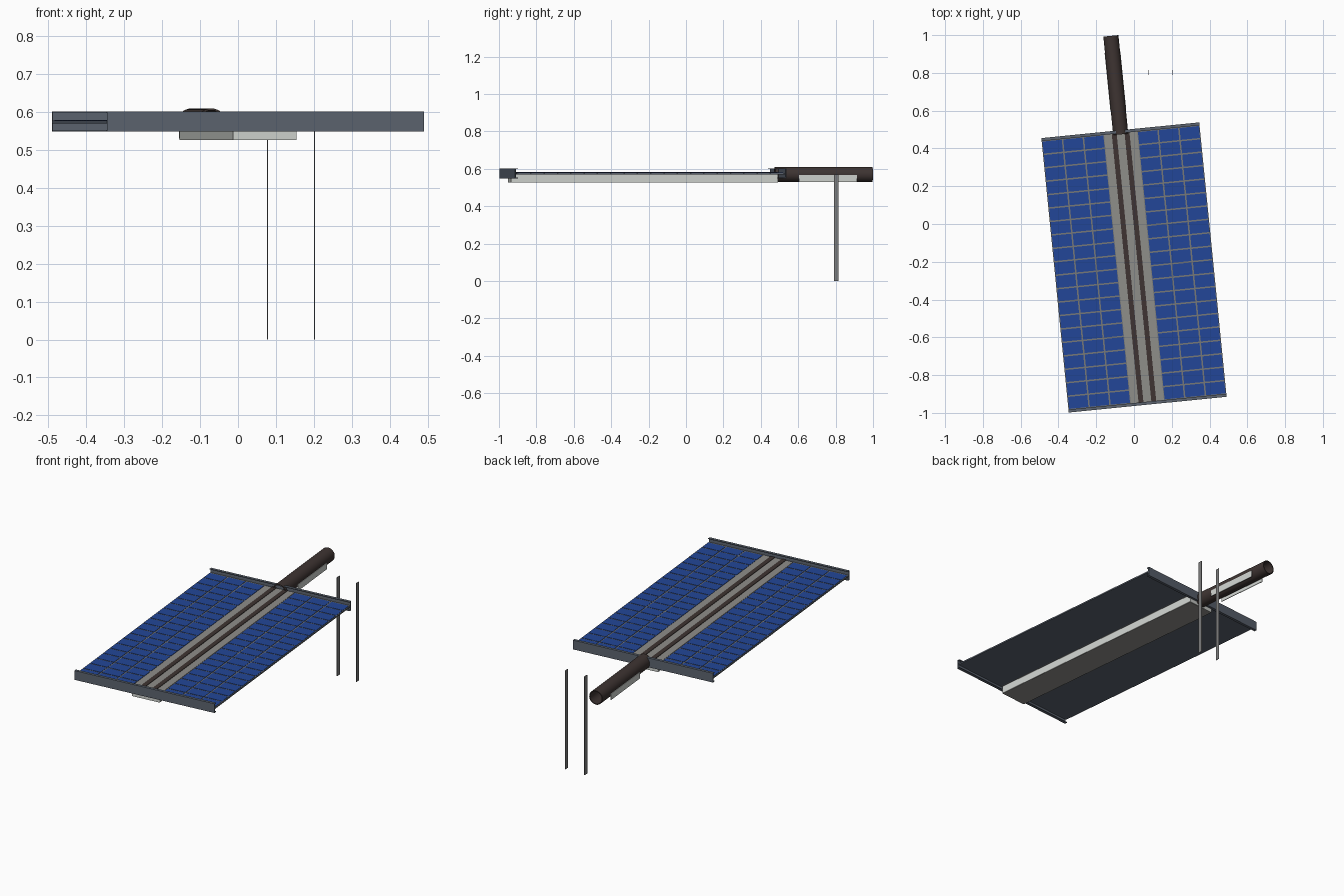
import bpy, bmesh, math
from mathutils import Matrix, Vector

if "Cube" in bpy.data.objects:
    bpy.data.objects.remove(bpy.data.objects["Cube"])

# The whole assembly is turned slightly about z
PLACE = Matrix.Translation((0, -0.23, 0)) @ Matrix.Rotation(math.radians(5.7), 4, 'Z')


def material(name, r, g, b):
    lin = [((c / 255 + 0.055) / 1.055) ** 2.4 for c in (r, g, b)]
    m = bpy.data.materials.new(name)
    m.diffuse_color = (*lin, 1)
    m.use_nodes = True
    m.node_tree.nodes["Principled BSDF"].inputs["Base Color"].default_value = m.diffuse_color
    return m


BLUE = material("cell blue", 34, 70, 152)
GRID = material("grid grey", 118, 120, 120)
SLATE = material("slate", 92, 100, 112)
GREY = material("mid grey", 143, 142, 138)
LIGHT = material("light grey", 208, 211, 207)
BROWN = material("dark brown", 62, 52, 50)
STEEL = material("leg grey", 125, 125, 125)


def finish(name, bm, *mats, place=PLACE):
    bmesh.ops.recalc_face_normals(bm, faces=bm.faces)
    me = bpy.data.meshes.new(name)
    bm.to_mesh(me)
    bm.free()
    me.transform(place)
    for m in mats:
        me.materials.append(m)
    ob = bpy.data.objects.new(name, me)
    bpy.context.collection.objects.link(ob)
    return ob


def add_box(bm, x, y, z):
    size = Vector((x[1] - x[0], y[1] - y[0], z[1] - z[0]))
    mid = Vector((sum(x) / 2, sum(y) / 2, sum(z) / 2))
    bmesh.ops.create_cube(bm, size=1, matrix=Matrix.Translation(mid) @ Matrix.Diagonal((*size, 1)))


def box(name, x, y, z, mat, place=PLACE):
    bm = bmesh.new()
    add_box(bm, x, y, z)
    return finish(name, bm, mat, place=place)


HW, HL = 0.42, 0.73          # half width and half length of the panel
EDGE = 0.088                 # inner edge of each cell field
ROWS, COLS = 20, 3

for s, side in ((-1, "left"), (1, "right")):
    # backing slab: grid colour on top, slate elsewhere
    bm = bmesh.new()
    add_box(bm, sorted((s * EDGE, s * HW)), (-0.722, 0.722), (0.570, 0.578))
    bm.normal_update()
    for f in bm.faces:
        f.material_index = 0 if f.normal.z > 0.5 else 1
    finish(side + "_panel", bm, GRID, SLATE)

    # blue cells
    bm = bmesh.new()
    dx, dy = (HW - EDGE) / COLS, 1.43 / ROWS
    for i in range(COLS):
        for j in range(ROWS):
            x0, y0 = EDGE + i * dx, -0.715 + j * dy
            add_box(bm, sorted((s * (x0 + 0.004), s * (x0 + dx - 0.004))),
                    (y0 + 0.004, y0 + dy - 0.004), (0.577, 0.580))
    finish(side + "_cells", bm, BLUE)

    # dark rail on the spine
    box(side + "_rail", sorted((s * 0.021, s * 0.047)), (-0.718, 0.718), (0.575, 0.583), BROWN)
    # light plates on the spine box and on the tube
    box(side + "_spine_plate", sorted((s * 0.081, s * 0.084)), (-0.715, 0.715), (0.527, 0.569), LIGHT)
    box(side + "_tube_plate", sorted((s * 0.038, s * 0.042)), (0.835, 1.145), (0.530, 0.567), LIGHT)

    # end channel, open towards the panel
    end = "front" if s < 0 else "back"
    profile = [(HL, 0.549), (HL, 0.602), (0.714, 0.602), (0.714, 0.598),
               (0.725, 0.598), (0.725, 0.553), (0.714, 0.553), (0.714, 0.549)]
    bm = bmesh.new()
    f = bm.faces.new([bm.verts.new((-HW, s * y, z)) for y, z in profile])
    ext = bmesh.ops.extrude_face_region(bm, geom=[f])
    bmesh.ops.translate(bm, vec=(2 * HW, 0, 0),
                        verts=[v for v in ext["geom"] if isinstance(v, bmesh.types.BMVert)])
    finish(end + "_channel", bm, SLATE)
    # light cover on the spine end
    box(end + "_spine_cover", (-0.083, 0.083), sorted((s * 0.714, s * 0.717)), (0.527, 0.569), LIGHT)

# spine box and its top strip
box("spine_box", (-0.082, 0.082), (-0.715, 0.715), (0.526, 0.572), GREY)
box("spine_top", (-EDGE, EDGE), (-0.718, 0.718), (0.570, 0.580), GREY)

# hollow tube
N = 48
bm = bmesh.new()
rings = [[bm.verts.new((r * math.cos(2 * math.pi * k / N), y, 0.570 + r * math.sin(2 * math.pi * k / N)))
          for k in range(N)] for r, y in ((0.040, 0.708), (0.040, 1.232), (0.035, 1.232), (0.035, 0.708))]
for a in range(4):
    p, q = rings[a], rings[(a + 1) % 4]
    for k in range(N):
        bm.faces.new((p[k], p[(k + 1) % N], q[(k + 1) % N], q[k]))
tube = finish("tube", bm, BROWN)
bpy.context.view_layer.objects.active = tube
tube.select_set(True)
bpy.ops.object.shade_smooth_by_angle(angle=math.radians(35))

# thin flat legs
for x, side in ((0.078, "left"), (0.202, "right")):
    box(side + "_leg", (x - 0.001, x + 0.001), (0.790, 0.815), (0, 0.570), STEEL, place=Matrix())
